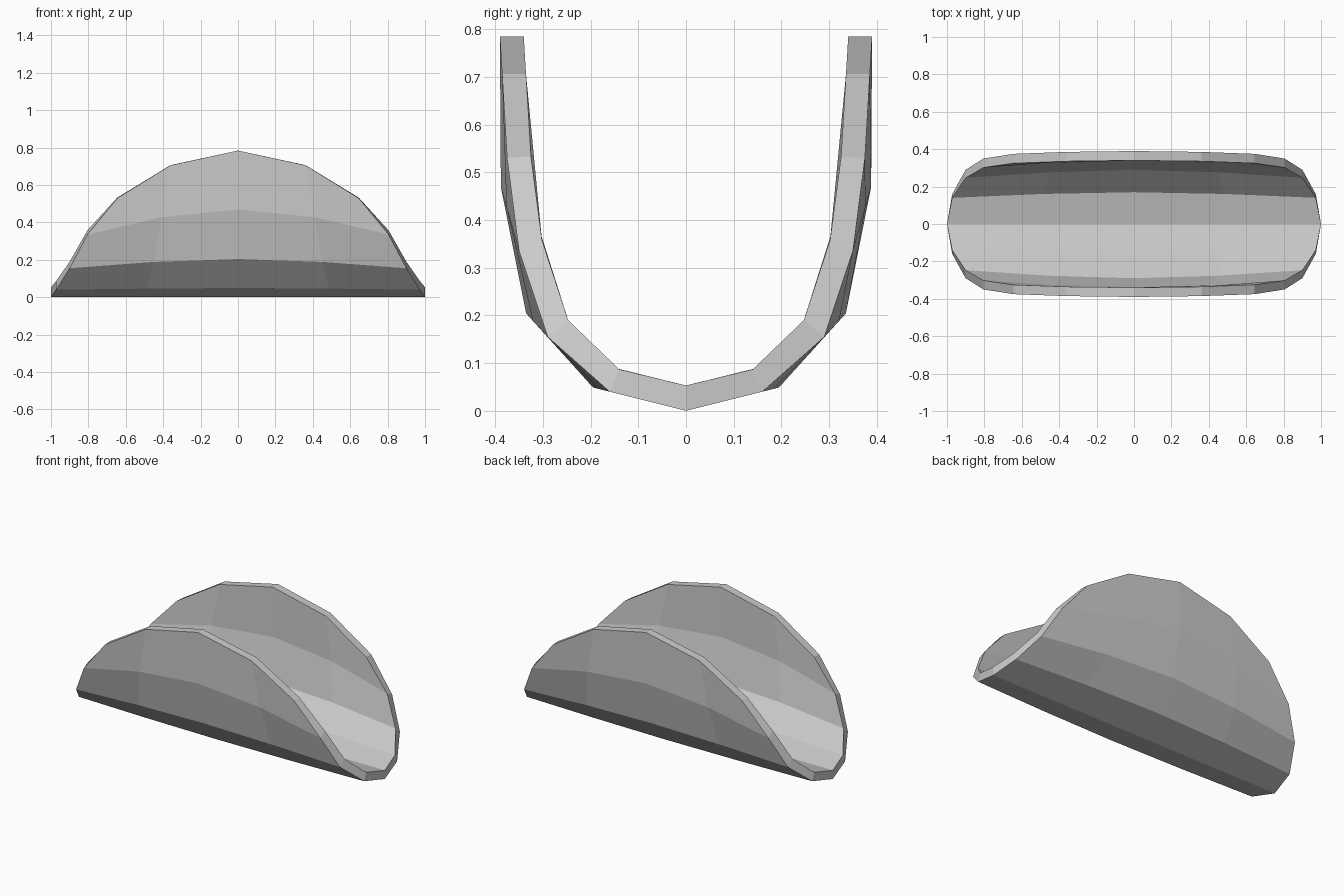
import bpy, bmesh

if "Cube" in bpy.data.objects:
    bpy.data.objects.remove(bpy.data.objects["Cube"])

# Rows from fold to rim: end x, mid-column x ratio, then (y, z) of
# outer end, outer centre, inner end, inner centre
ROWS = [
    (1.00, 0.50, (0.0, 0.0), (0.0, 0.0), (0.0, 0.053), (0.0, 0.053)),
    (0.972, 0.50, (0.16, 0.04), (0.195, 0.049), (0.14, 0.087), (0.17, 0.095)),
    (0.90, 0.50, (0.29, 0.155), (0.335, 0.204), (0.247, 0.19), (0.29, 0.231)),
    (0.805, 0.51, (0.35, 0.335), (0.388, 0.469), (0.302, 0.358), (0.338, 0.48)),
    (0.645, 0.56, (0.375, 0.53), (0.39, 0.784), (0.325, 0.533), (0.34, 0.784)),
]


def point(i, j, inner):
    """Point of the folded disc: i = row -4..4, j = column -2..2."""
    x_end, ratio, oe, oc, ie, ic = ROWS[abs(i)]
    end, mid = (ie, ic) if inner else (oe, oc)
    x = (0, x_end * ratio, x_end)[abs(j)]
    t = (0, 0.31, 1)[abs(j)]
    y, z = (m + (e - m) * t for e, m in zip(end, mid))
    return (x if j > 0 else -x, y if i > 0 else -y, z)


bm = bmesh.new()


def skin(inner):
    v = {(i, j): bm.verts.new(point(i, j, inner))
         for i in range(-4, 5) for j in range(-2, 3)}
    for i in range(-4, 4):
        for j in range(-2, 2):
            bm.faces.new((v[i, j], v[i, j + 1], v[i + 1, j + 1], v[i + 1, j]))
    return v


# Outer and inner skins
outer, inner = skin(False), skin(True)

# Rim strip joining both skins
loop = ([(-4, j) for j in range(-2, 2)] + [(i, 2) for i in range(-4, 4)]
        + [(4, j) for j in range(2, -2, -1)] + [(i, -2) for i in range(4, -4, -1)])
for a, b in zip(loop, loop[1:] + loop[:1]):
    bm.faces.new((outer[a], outer[b], inner[b], inner[a]))

bmesh.ops.recalc_face_normals(bm, faces=bm.faces)
mesh = bpy.data.meshes.new("folded_shell")
bm.to_mesh(mesh)
bm.free()
bpy.context.collection.objects.link(bpy.data.objects.new("folded_shell", mesh))
